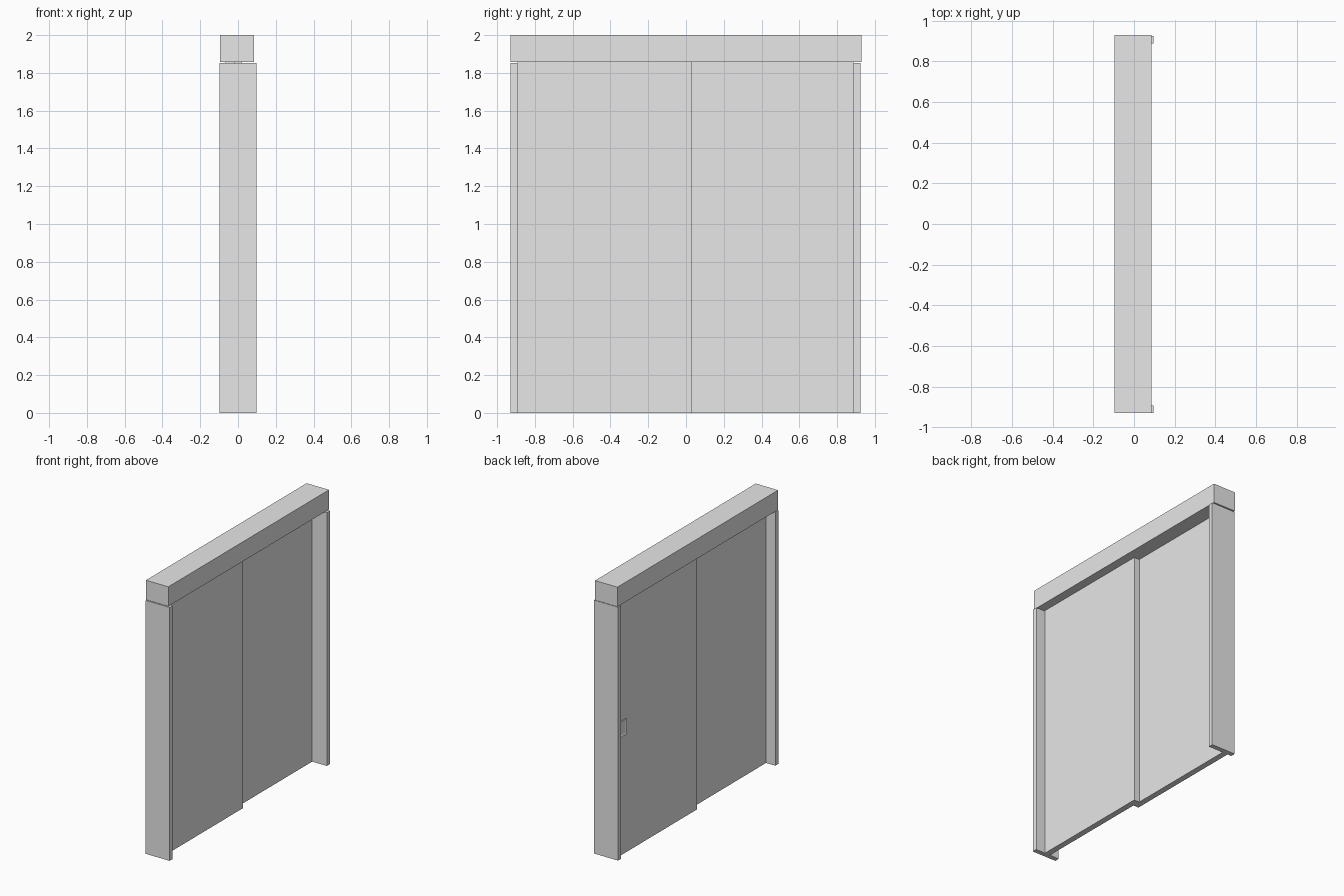
import bpy
import bmesh

cube = bpy.data.objects.get("Cube")
if cube:
    bpy.data.objects.remove(cube, do_unlink=True)

grey = bpy.data.materials.new("plain_grey")
grey.use_nodes = True
colour = (0.8, 0.8, 0.8, 1)
grey.diffuse_color = colour
grey.node_tree.nodes["Principled BSDF"].inputs["Base Color"].default_value = colour


def box(name, x, y, z, recess=None):
    """Box from three (low, high) ranges, with an optional recess in its -x face."""
    bm = bmesh.new()
    bmesh.ops.create_cube(bm, size=1)
    for v in bm.verts:
        for i, (low, high) in enumerate((x, y, z)):
            v.co[i] = low if v.co[i] < 0 else high
    bm.normal_update()
    if recess:
        border, depth = recess
        back = [f for f in bm.faces if f.normal.x < -0.9]
        bmesh.ops.inset_region(bm, faces=back, thickness=border)
        bmesh.ops.translate(bm, verts=back[0].verts, vec=(depth, 0, 0))
    mesh = bpy.data.meshes.new(name)
    bm.to_mesh(mesh)
    bm.free()
    mesh.materials.append(grey)
    obj = bpy.data.objects.new(name, mesh)
    bpy.context.collection.objects.link(obj)
    return obj


HEAD_Z = 1.857

# Header box above the opening
box("header", (-0.095, 0.086), (-0.928, 0.928), (HEAD_Z, 2))

# Side jambs, slightly wider than the header and just short of it
for name, y in (("front_jamb", (-0.928, -0.893)), ("back_jamb", (0.888, 0.923))):
    box(name, (-0.097, 0.097), y, (0, 1.852))

# Two sliding panels on neighbouring tracks, overlapping in the middle
box("front_sliding_panel", (-0.022, 0.021), (-0.893, 0.028), (0, HEAD_Z))
box("back_sliding_panel", (-0.065, -0.022), (-0.032, 0.888), (0, HEAD_Z))

# Flush pull on the outer face of the back panel
box("flush_pull", (-0.071, -0.063), (0.785, 0.865), (0.865, 0.98), recess=(0.018, 0.005))
